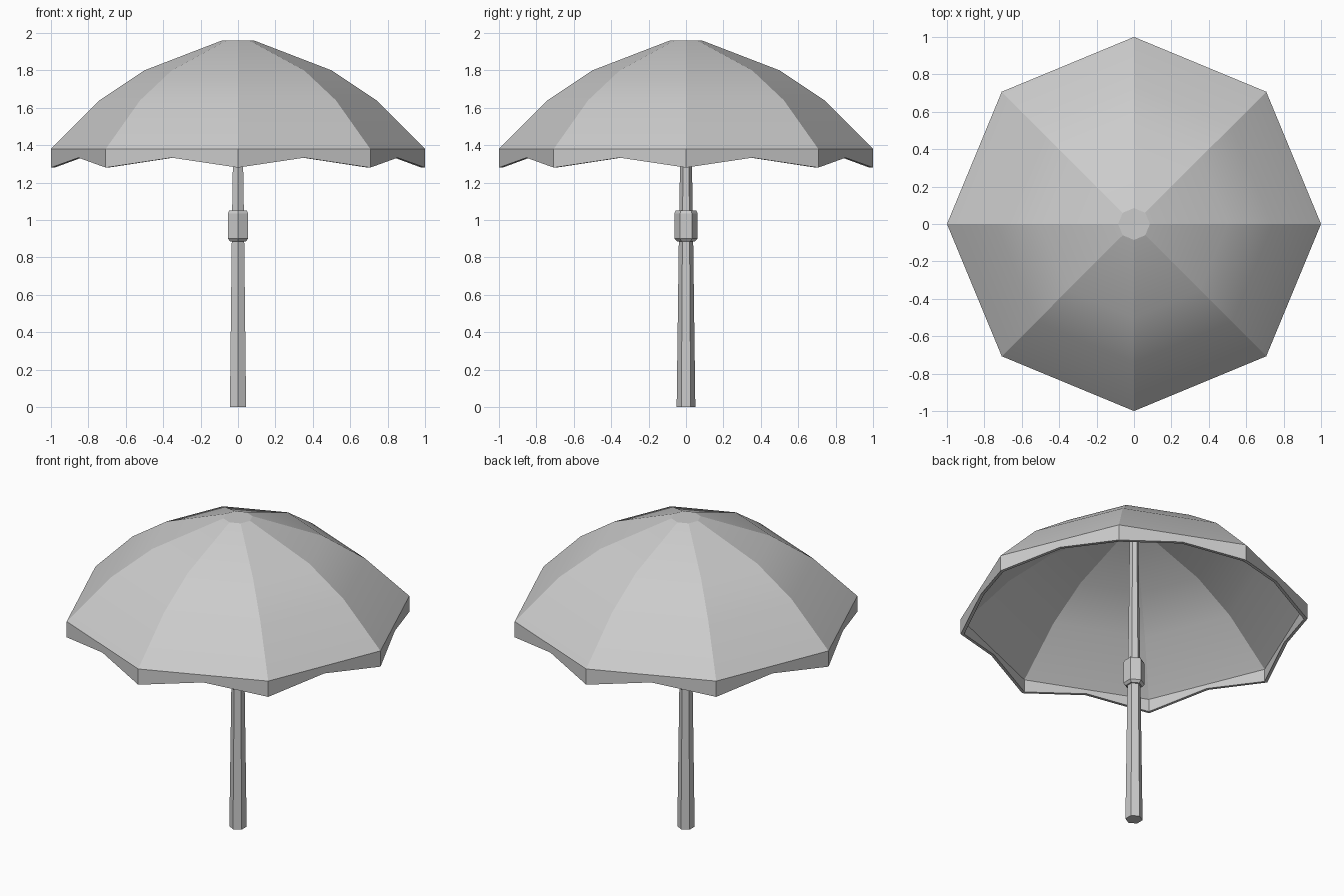
import bpy, bmesh
from math import sin, cos, pi

old = bpy.data.objects.get("Cube")
if old:
    bpy.data.objects.remove(old, do_unlink=True)

grey = bpy.data.materials.new("plain grey")
grey.use_nodes = True
colour = (0.6, 0.6, 0.6, 1)
grey.diffuse_color = colour
grey.node_tree.nodes["Principled BSDF"].inputs["Base Color"].default_value = colour


def finish(bm, name):
    bmesh.ops.recalc_face_normals(bm, faces=bm.faces)
    mesh = bpy.data.meshes.new(name)
    bm.to_mesh(mesh)
    bm.free()
    mesh.materials.append(grey)
    obj = bpy.data.objects.new(name, mesh)
    bpy.context.collection.objects.link(obj)
    return obj


def ring(bm, r, z, sides, turn=0.0):
    return [bm.verts.new((r * cos(turn + 2 * pi * i / sides),
                          r * sin(turn + 2 * pi * i / sides), z))
            for i in range(sides)]


def bridge(bm, a, b):
    n = len(a)
    return [bm.faces.new((a[i], a[(i + 1) % n], b[(i + 1) % n], b[i])) for i in range(n)]


def lathe(name, profile, sides, turn):
    """Capped, flat-faced prism stack from (radius, height) pairs."""
    bm = bmesh.new()
    rings = [ring(bm, r, z, sides, turn) for r, z in profile]
    for a, b in zip(rings, rings[1:]):
        bridge(bm, a, b)
    bm.faces.new(rings[0])
    bm.faces.new(rings[-1])
    return finish(bm, name)


# Canopy: eight curved panels, inner lining and a scalloped hanging edge
SIDES = 8
PROFILE = [(0.085, 1.96), (0.5, 1.8), (0.74, 1.64), (1.0, 1.38)]
THICK = 0.02
CORNER_Z, SCALLOP_Z = 1.28, 1.333

bm = bmesh.new()
panels, rims = [], []
for inset in (0.0, THICK):
    rings = [ring(bm, r - inset, z - inset, SIDES) for r, z in PROFILE]
    for a, b in zip(rings, rings[1:]):
        panels += bridge(bm, a, b)
    bm.faces.new(rings[0])
    # Hanging edge, rising to a point in the middle of each side
    top = rings[-1]
    low = ring(bm, 1.0 - inset, CORNER_Z, SIDES)
    rim = []
    for i in range(SIDES):
        j = (i + 1) % SIDES
        peak = (low[i].co + low[j].co) / 2
        peak.z = SCALLOP_Z
        mid = bm.verts.new(peak)
        bm.faces.new((top[i], top[j], low[j], mid, low[i]))
        rim += [low[i], mid]
    rims.append(rim)
bridge(bm, *rims)

# Panels are smooth from crown to edge, with crisp ribs between them
panel_set = set(panels)
for face in panels:
    face.smooth = True
for edge in bm.edges:
    level = abs(edge.verts[0].co.z - edge.verts[1].co.z) < 0.001
    edge.smooth = level and all(f in panel_set for f in edge.link_faces)
finish(bm, "canopy")

# Pole and sliding collar
lathe("pole", [(0.05, 0), (0.037, 1.0), (0.032, 1.28), (0.025, 1.95)], 6, pi / 2)
lathe("collar", [(0.048, 0.885), (0.062, 0.9), (0.062, 1.035), (0.055, 1.05)], 6, pi / 2)
